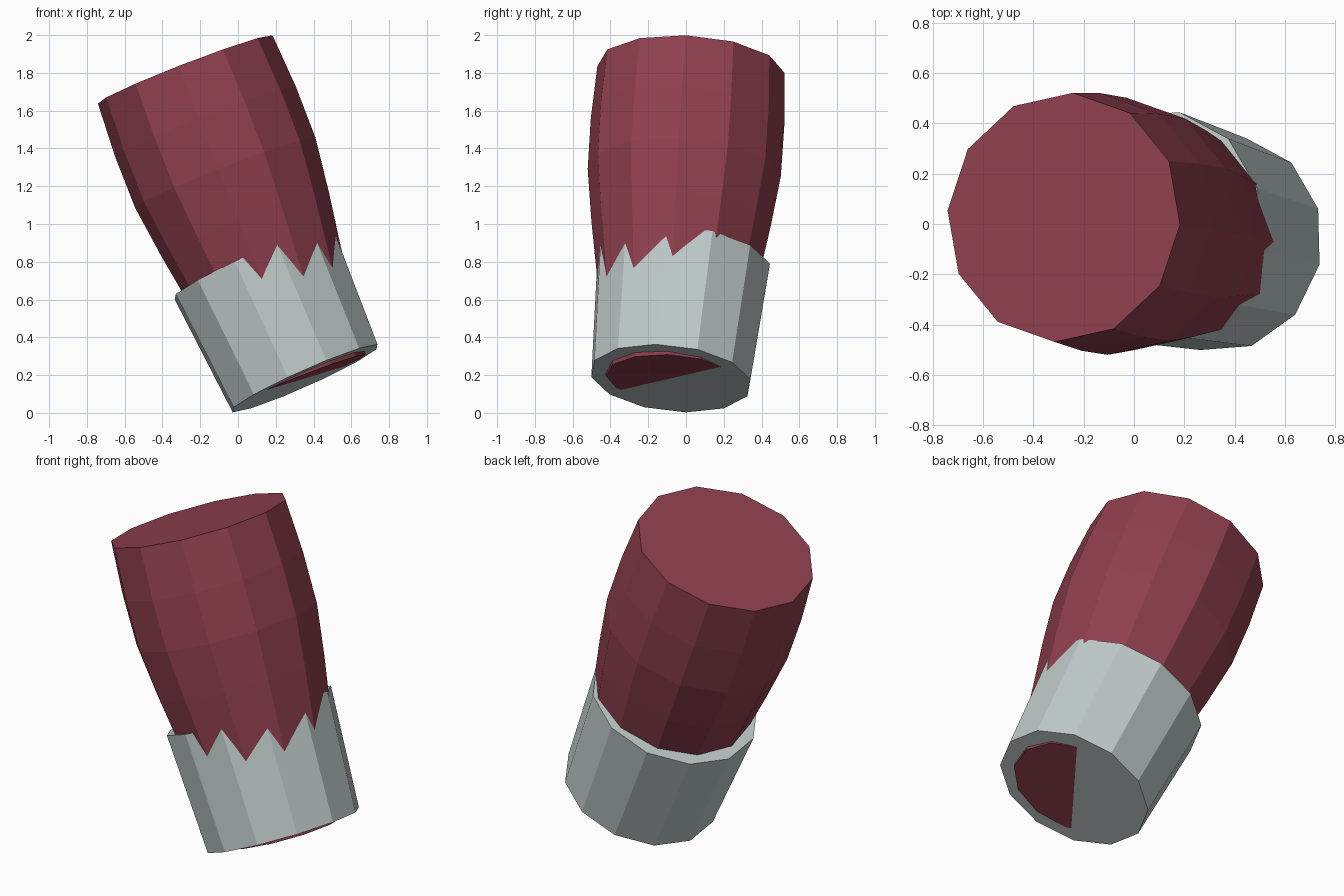
import bpy, bmesh, math
from mathutils import Vector

if "Cube" in bpy.data.objects:
    bpy.data.objects.remove(bpy.data.objects["Cube"])

SIDES = 12


def material(name, rgb):
    m = bpy.data.materials.new(name)
    m.diffuse_color = (*rgb, 1)
    m.use_nodes = True
    m.node_tree.nodes["Principled BSDF"].inputs["Base Color"].default_value = m.diffuse_color
    return m


def lathe(name, base, axis, profile, phase, mat):
    """Closed low-poly solid: (distance, radius) rings along a tilted axis."""
    n = Vector(axis).normalized()
    u = (Vector((1, 0, 0)) - n * n.x).normalized()
    v = n.cross(u)
    bm = bmesh.new()
    rings = []
    for dist, r in profile:
        c = Vector(base) + n * dist
        ring = []
        for i in range(SIDES):
            a = math.radians(phase) + math.tau * i / SIDES
            ring.append(bm.verts.new(c + u * r * math.cos(a) + v * r * math.sin(a)))
        rings.append(ring)
    for lo, hi in zip(rings, rings[1:]):
        for i in range(SIDES):
            j = (i + 1) % SIDES
            bm.faces.new((lo[i], lo[j], hi[j], hi[i]))
    bm.faces.new(rings[0][::-1])
    bm.faces.new(rings[-1])
    mesh = bpy.data.meshes.new(name)
    bm.to_mesh(mesh)
    bm.free()
    mesh.materials.append(mat)
    obj = bpy.data.objects.new(name, mesh)
    bpy.context.collection.objects.link(obj)
    return obj


red = material("dark_red", (0.275, 0.050, 0.076))
grey = material("pale_grey", (0.527, 0.591, 0.591))

base = (0.355, -0.08, 0.183)  # shared centre of both lower ends

# Bulging red core
lathe("red_core", base, (-0.388, 0.065, 1),
      [(0, 0.345), (0.586, 0.430), (0.88, 0.476), (1.17, 0.513),
       (1.46, 0.514), (1.757, 0.497)], -4.5, red)

# Flared grey sleeve, tilted slightly from the core so the two interlock
lathe("grey_sleeve", base, (-0.447, 0.11, 1),
      [(0, 0.431), (0.675, 0.468)], -13.4, grey)
